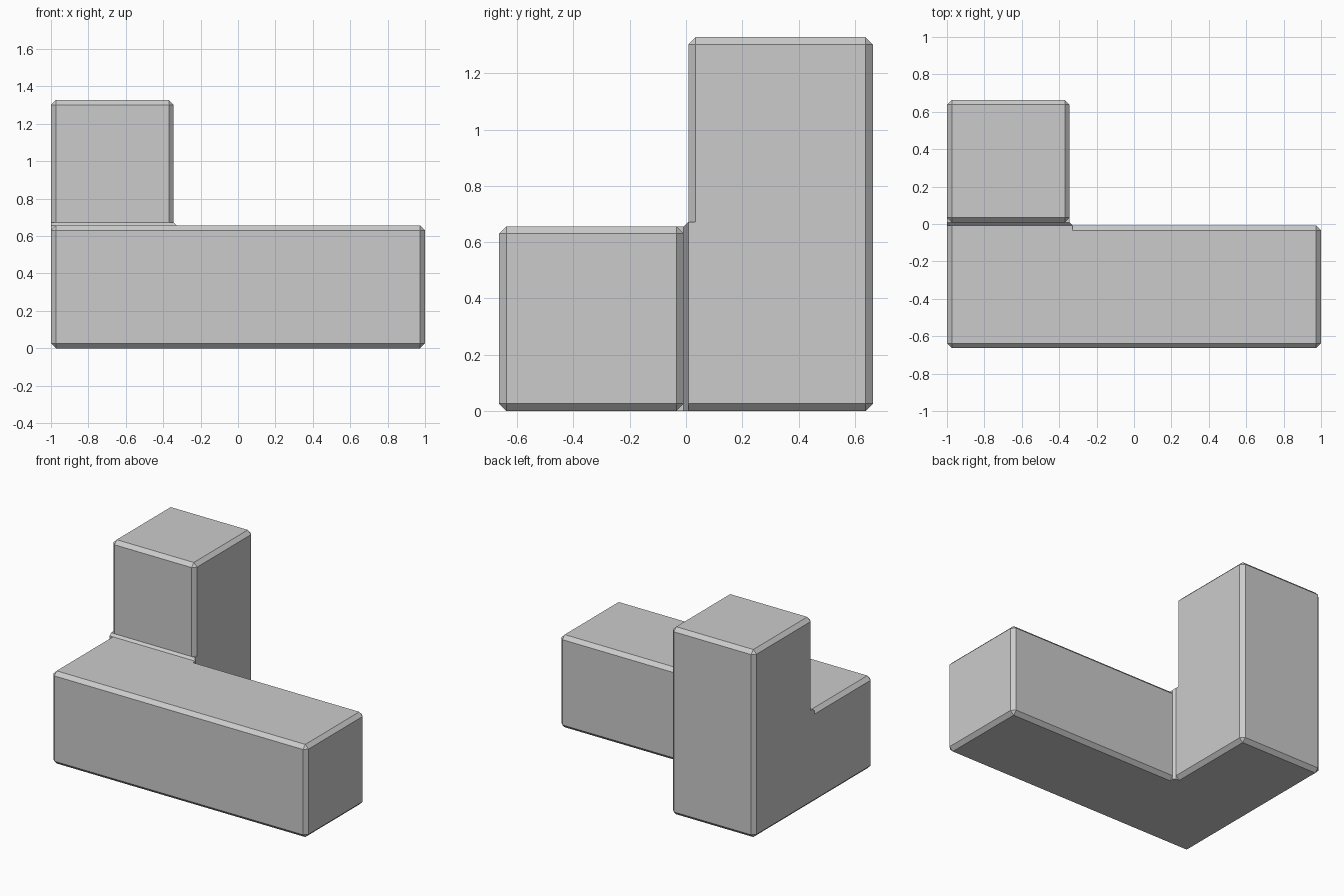
import bpy
import bmesh

if "Cube" in bpy.data.objects:
    bpy.data.objects.remove(bpy.data.objects["Cube"])

UNIT = 0.672      # cell pitch
GAP = 0.008       # clearance on every outer face
BEVEL = 0.026
WIDE = UNIT - 2 * GAP
DEEP = UNIT - GAP
TALL = 2 * UNIT - 2 * GAP

grey = bpy.data.materials.new("grey")
grey.use_nodes = True
grey.diffuse_color = (0.6, 0.6, 0.6, 1)
grey.node_tree.nodes["Principled BSDF"].inputs["Base Color"].default_value = (0.6, 0.6, 0.6, 1)


def add_object(name, bm):
    bmesh.ops.recalc_face_normals(bm, faces=bm.faces)
    mesh = bpy.data.meshes.new(name)
    bm.to_mesh(mesh)
    bm.free()
    mesh.materials.append(grey)
    obj = bpy.data.objects.new(name, mesh)
    bpy.context.collection.objects.link(obj)
    return obj


def bevelled_box(name, low, high):
    bm = bmesh.new()
    bmesh.ops.create_cube(bm, size=1)
    for v in bm.verts:
        v.co = [h if c > 0 else l for c, l, h in zip(v.co, low, high)]
    bmesh.ops.bevel(bm, geom=bm.edges[:], offset=BEVEL, segments=1,
                    profile=0.5, affect='EDGES')
    return add_object(name, bm)


def section(y, right, top, cut_top_left, cut_bottom_right):
    """Outline across the joint, with optional chamfered corners."""
    t, c = cut_top_left, cut_bottom_right
    return [(-1 + BEVEL, y, 0), (right - c, y, 0), (right, y, c), (right, y, top),
            (-1 + t, y, top), (-1, y, top - t), (-1, y, BEVEL)]


def loft(name, sections):
    bm = bmesh.new()
    rings = [[bm.verts.new(p) for p in s] for s in sections]
    for a, b in zip(rings, rings[1:]):
        for i in range(len(a)):
            j = (i + 1) % len(a)
            bm.faces.new((a[i], a[j], b[j], b[i]))
    bm.faces.new(rings[0])
    bm.faces.new(rings[-1])
    bmesh.ops.remove_doubles(bm, verts=bm.verts[:], dist=0.0001)
    return add_object(name, bm)


# Long bar at the front and upright post behind its end
bar = bevelled_box("puzzle_piece", (-1, -DEEP, 0), (1, -GAP, WIDE))
post = bevelled_box("post", (-1, GAP, 0), (-1 + WIDE, DEEP, TALL))

# Joint between them, with small chamfers in the inner corners
bar_right, post_right = -1 + UNIT, -1 + WIDE
step = 0.001
joint = loft("joint", [
    section(-0.3, bar_right, WIDE, BEVEL, 0),
    section(-GAP - step, bar_right, WIDE, BEVEL, 0),
    section(-GAP, bar_right, WIDE, 0, 0),
    section(GAP, post_right, UNIT, 0, 0),
    section(GAP + step, post_right, UNIT, 0, BEVEL),
    section(0.3, post_right, UNIT, 0, BEVEL),
])

# Merge into one solid
bpy.context.view_layer.objects.active = bar
for part in (joint, post):
    mod = bar.modifiers.new("union", 'BOOLEAN')
    mod.operation = 'UNION'
    mod.solver = 'EXACT'
    mod.object = part
    bpy.ops.object.modifier_apply(modifier=mod.name)
    bpy.data.objects.remove(part)
